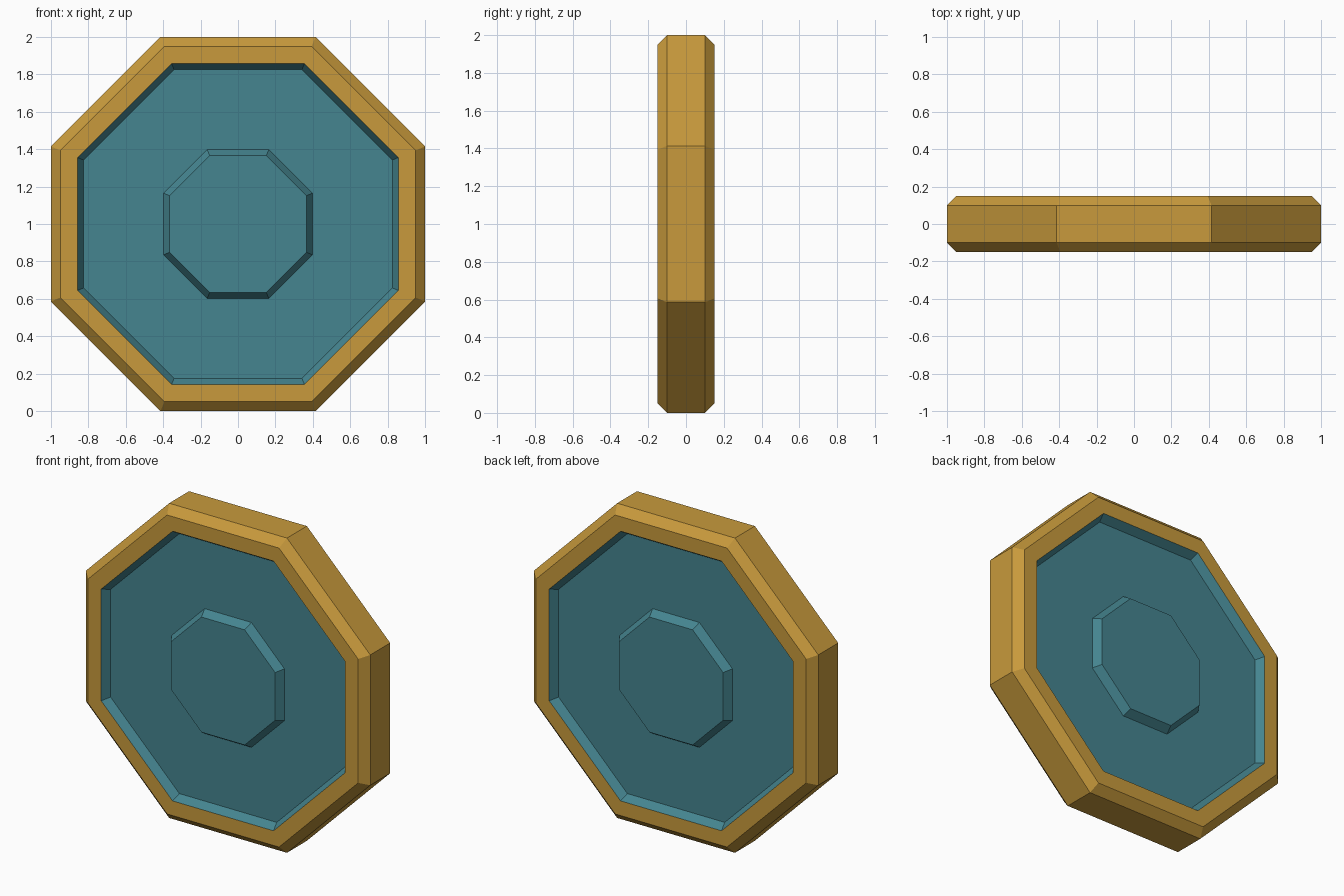
import bpy, bmesh, math

if "Cube" in bpy.data.objects:
    bpy.data.objects.remove(bpy.data.objects["Cube"])

SIDES = 8


def srgb(r, g, b):
    def lin(c):
        c /= 255
        return c / 12.92 if c <= 0.04045 else ((c + 0.055) / 1.055) ** 2.4
    return (lin(r), lin(g), lin(b), 1)


def material(name, colour):
    m = bpy.data.materials.new(name)
    m.diffuse_color = colour
    m.use_nodes = True
    m.node_tree.nodes["Principled BSDF"].inputs["Base Color"].default_value = m.diffuse_color
    return m


gold = material("gold", srgb(200, 154, 60))
teal = material("teal", srgb(69, 133, 144))

# Half profile from front centre outward: (apothem, y)
front = [(0.366, -0.15), (0.397, -0.10),   # raised boss
         (0.826, -0.10), (0.857, -0.15),   # recessed panel
         (0.95, -0.15), (1.0, -0.10)]      # chamfered rim
profile = front + [(a, -y) for a, y in reversed(front)]

# Sweep the profile around an octagon
bm = bmesh.new()
rings = []
for apothem, y in profile:
    r = apothem / math.cos(math.pi / SIDES)
    ring = []
    for i in range(SIDES):
        t = 2 * math.pi * (i + 0.5) / SIDES
        ring.append(bm.verts.new((r * math.cos(t), y, 1 + r * math.sin(t))))
    rings.append(ring)

for k in range(len(rings) - 1):
    a, b = rings[k], rings[k + 1]
    # Rim bands are gold, everything inside the rim is teal
    is_rim = min(profile[k][0], profile[k + 1][0]) > 0.85
    for i in range(SIDES):
        j = (i + 1) % SIDES
        f = bm.faces.new((a[i], a[j], b[j], b[i]))
        f.material_index = 0 if is_rim else 1

# Flat boss faces, front and back
for ring in (rings[0], rings[-1]):
    bm.faces.new(ring).material_index = 1

bmesh.ops.recalc_face_normals(bm, faces=bm.faces[:])
mesh = bpy.data.meshes.new("octagonal_disc")
bm.to_mesh(mesh)
bm.free()
mesh.materials.append(gold)
mesh.materials.append(teal)
disc = bpy.data.objects.new("octagonal_disc", mesh)
bpy.context.collection.objects.link(disc)
